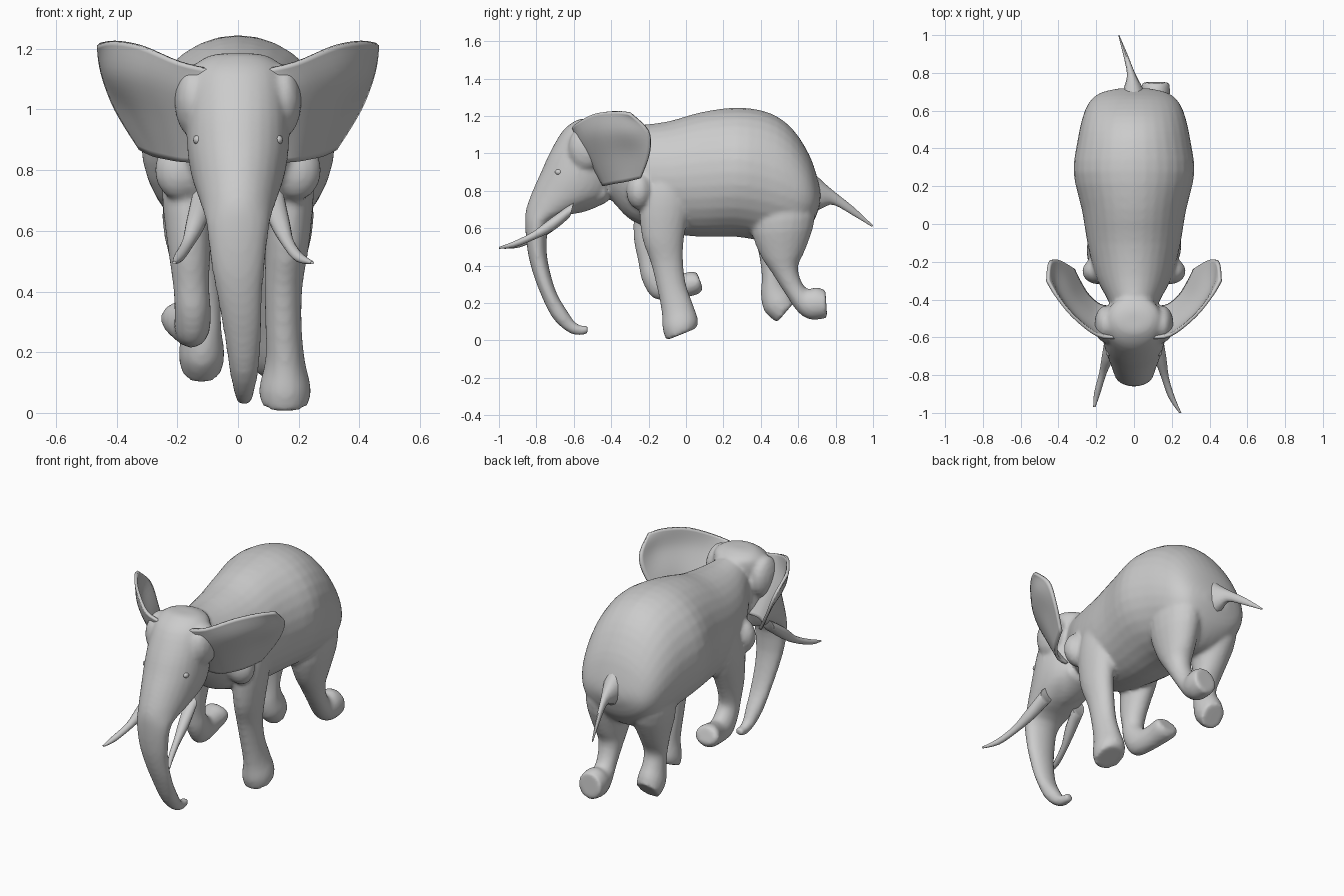
import bpy, bmesh, math
from mathutils import Vector


def spline(pts, steps):
    """Smooth curve through points of any dimension (Catmull-Rom)."""
    out = []
    n = len(pts)
    for i in range(n - 1):
        a, b, c, d = pts[max(i - 1, 0)], pts[i], pts[i + 1], pts[min(i + 2, n - 1)]
        for s in range(steps):
            t = s / steps
            out.append([0.5 * (2 * q + (r - p) * t + (2 * p - 5 * q + 4 * r - w) * t * t
                               + (3 * q - p - 3 * r + w) * t ** 3)
                        for p, q, r, w in zip(a, b, c, d)])
    out.append(list(pts[-1]))
    return out


def select(obs):
    bpy.ops.object.select_all(action='DESELECT')
    for ob in obs:
        ob.select_set(True)
    bpy.context.view_layer.objects.active = obs[0]


def finish(bm, name, angle=45):
    bmesh.ops.recalc_face_normals(bm, faces=bm.faces)
    me = bpy.data.meshes.new(name)
    bm.to_mesh(me)
    bm.free()
    ob = bpy.data.objects.new(name, me)
    bpy.context.collection.objects.link(ob)
    select([ob])
    bpy.ops.object.shade_smooth_by_angle(angle=math.radians(angle))
    return ob


def loft(name, sections, sides=20, steps=3):
    """Section: edge A (y, z), edge B (y, z), centre x, half width."""
    bm = bmesh.new()
    rings = []
    for y1, z1, y2, z2, cx, rx in spline(sections, steps):
        mid = Vector((cx, (y1 + y2) / 2, (z1 + z2) / 2))
        half = Vector((0, (y1 - y2) / 2, (z1 - z2) / 2))
        rings.append([bm.verts.new(mid + half * math.cos(a) + Vector((rx * math.sin(a), 0, 0)))
                      for a in (2 * math.pi * k / sides for k in range(sides))])
    for r0, r1 in zip(rings, rings[1:]):
        for k in range(sides):
            j = (k + 1) % sides
            bm.faces.new((r0[k], r0[j], r1[j], r1[k]))
    bm.faces.new(rings[0])
    bm.faces.new(rings[-1])
    return finish(bm, name)


def ball(name, loc, size):
    bm = bmesh.new()
    bmesh.ops.create_uvsphere(bm, u_segments=16, v_segments=10, radius=1)
    for v in bm.verts:
        v.co = Vector([c * s + l for c, s, l in zip(v.co, size, loc)])
    return finish(bm, name)


# Torso: back line, belly line, width
skin = [loft("body", [
    (-0.54, 1.14, -0.50, 0.84, 0, .10), (-0.42, 1.155, -0.40, 0.75, 0, .135),
    (-0.28, 1.15, -0.29, 0.64, 0, .20), (-0.10, 1.17, -0.12, 0.58, 0, .245),
    (0.08, 1.22, 0.06, 0.555, 0, .275), (0.28, 1.245, 0.26, 0.555, 0, .32),
    (0.45, 1.215, 0.42, 0.53, 0, .30), (0.57, 1.13, 0.54, 0.52, 0, .275),
    (0.66, 0.99, 0.62, 0.56, 0, .24), (0.705, 0.86, 0.68, 0.63, 0, .18),
    (0.72, 0.79, 0.715, 0.72, 0, .08)], sides=32)]

# Head flowing into the trunk: front line, back line, width
skin.append(loft("head_and_trunk", [
    (-0.55, 1.185, -0.47, 1.185, 0, .04), (-0.59, 1.175, -0.43, 1.175, 0, .10),
    (-0.66, 1.12, -0.38, 1.14, 0, .15),
    (-0.73, 1.00, -0.38, 1.02, 0, .165), (-0.775, 0.90, -0.38, 0.86, 0, .168),
    (-0.82, 0.80, -0.42, 0.76, 0, .153), (-0.855, 0.70, -0.57, 0.69, 0, .125),
    (-0.86, 0.62, -0.72, 0.63, 0, .105), (-0.85, 0.50, -0.745, 0.50, 0, .09),
    (-0.83, 0.40, -0.73, 0.38, .005, .075), (-0.79, 0.28, -0.69, 0.25, .015, .062),
    (-0.72, 0.13, -0.63, 0.15, .02, .048), (-0.64, 0.05, -0.595, 0.10, .02, .034),
    (-0.575, 0.027, -0.56, 0.08, .02, .028), (-0.525, 0.037, -0.525, 0.08, .02, .025)],
    sides=28))

# Lower jaw
skin.append(loft("jaw", [
    (-0.44, 0.86, -0.42, 0.74, 0, .11), (-0.54, 0.80, -0.52, 0.695, 0, .09),
    (-0.62, 0.76, -0.61, 0.675, 0, .05), (-0.66, 0.72, -0.66, 0.69, 0, .02)]))

# Legs: front edge, back edge, centre x, half width (mid-stride, each one posed)
skin.append(loft("front_leg_right", [
    (-0.18, .96, -.02, .96, .13, .06), (-0.225, .85, .01, .85, .155, .085),
    (-0.25, .72, .02, .72, .165, .085),
    (-0.235, .55, -.01, .55, .162, .072), (-0.19, .42, -.015, .42, .15, .063),
    (-0.155, .28, .0, .30, .15, .06), (-0.13, .15, .035, .20, .155, .065),
    (-0.125, .06, .065, .11, .155, .085), (-0.105, .0, .055, .065, .155, .08)]))
skin.append(loft("front_leg_left", [
    (-0.18, .96, -.02, .96, -.13, .06), (-0.235, .85, .0, .85, -.155, .085),
    (-0.275, .72, -.02, .70, -.165, .085),
    (-0.28, .55, -.10, .52, -.16, .07), (-0.255, .42, -.13, .43, -.155, .06),
    (-0.235, .32, -.12, .39, -.15, .06), (-0.18, .23, -.09, .36, -.15, .06),
    (-0.10, .215, -.06, .35, -.155, .058), (0.0, .23, -.01, .36, -.17, .065),
    (0.07, .25, .03, .37, -.18, .075), (0.09, .28, .06, .36, -.18, .068)]))
skin.append(loft("hind_leg_right", [
    (.38, .88, .66, .86, .13, .10), (.345, .63, .69, .66, .135, .115),
    (.39, .47, .64, .49, .13, .088), (.46, .36, .60, .40, .125, .068),
    (.53, .25, .615, .32, .12, .058), (.60, .15, .65, .275, .115, .062),
    (.67, .11, .695, .285, .115, .076), (.755, .12, .745, .27, .115, .074)]))
skin.append(loft("hind_leg_left", [
    (.38, .88, .65, .86, -.13, .10), (.355, .63, .66, .65, -.135, .115),
    (.39, .46, .58, .48, -.13, .085), (.405, .34, .52, .37, -.122, .067),
    (.40, .24, .535, .30, -.12, .066), (.42, .155, .565, .25, -.12, .075),
    (.485, .095, .58, .205, -.12, .07)]))

# Ear roots and shoulder points that swell out of the skin
for s in (1, -1):
    skin.append(ball("ear_root", (s * .15, -.53, 1.03), (.06, .10, .12)))
    skin.append(ball("shoulder", (s * .19, -.25, .80), (.085, .07, .10)))

# Fuse the fleshy parts into one continuous skin
select(skin)
bpy.ops.object.join()
body = bpy.context.view_layer.objects.active
remesh = body.modifiers.new("fuse", 'REMESH')
remesh.mode = 'VOXEL'
remesh.voxel_size = 0.012
remesh.use_smooth_shade = True
relax = body.modifiers.new("relax", 'SMOOTH')
relax.factor = 0.5
relax.iterations = 5

# Tail
loft("tail", [
    (.66, .92, .68, .68, 0, .07), (.73, .85, .735, .71, -.005, .045),
    (.80, .79, .79, .725, -.015, .022), (.90, .71, .89, .67, -.045, .012),
    (1.0, .615, .995, .607, -.08, .003)], sides=12)

# Ear surface: rows from top to bottom, each from root to outer rim
EAR = [
    [(.08, -.60, 1.13), (.19, -.59, 1.155), (.32, -.49, 1.21), (.41, -.38, 1.225), (.46, -.30, 1.215)],
    [(.13, -.58, 1.05), (.23, -.54, 1.08), (.34, -.45, 1.11), (.42, -.32, 1.12), (.445, -.20, 1.12)],
    [(.13, -.50, .93), (.21, -.48, .95), (.30, -.40, .98), (.36, -.29, 1.0), (.40, -.195, 1.0)],
    [(.11, -.44, .83), (.18, -.43, .83), (.24, -.38, .84), (.28, -.32, .85), (.32, -.24, .87)]]


def ear(name, side):
    rows = [spline(r, 4) for r in EAR]
    cols = [spline(list(c), 5) for c in zip(*rows)]
    bm = bmesh.new()
    grid = [[bm.verts.new((side * x, y, z)) for x, y, z in c] for c in cols]
    for c0, c1 in zip(grid, grid[1:]):
        for k in range(len(c0) - 1):
            bm.faces.new((c0[k], c0[k + 1], c1[k + 1], c1[k]))
    ob = finish(bm, name)
    mod = ob.modifiers.new("thickness", 'SOLIDIFY')
    mod.thickness = 0.016
    mod.offset = 0


# Paired head details
for label, s, k in (("right", 1, 1.0), ("left", -1, 0.97)):
    ear("ear_" + label, s)
    loft("tusk_" + label, [
        (-.60, .74, -.62, .66, s * .115, .04), (-.72, .655, -.705, .59, s * .14, .032),
        (-.82 * k, .58, -.81 * k, .54, s * .165, .02),
        (-.92 * k, .53, -.92 * k, .497, s * .2 * k, .017),
        (-1.0 * k, .50, -1.0 * k, .49, s * (.245 if s > 0 else .21), .006)], sides=12)
    ball("eye_" + label, (s * .132, -.68, .90), (.016, .02, .016))
